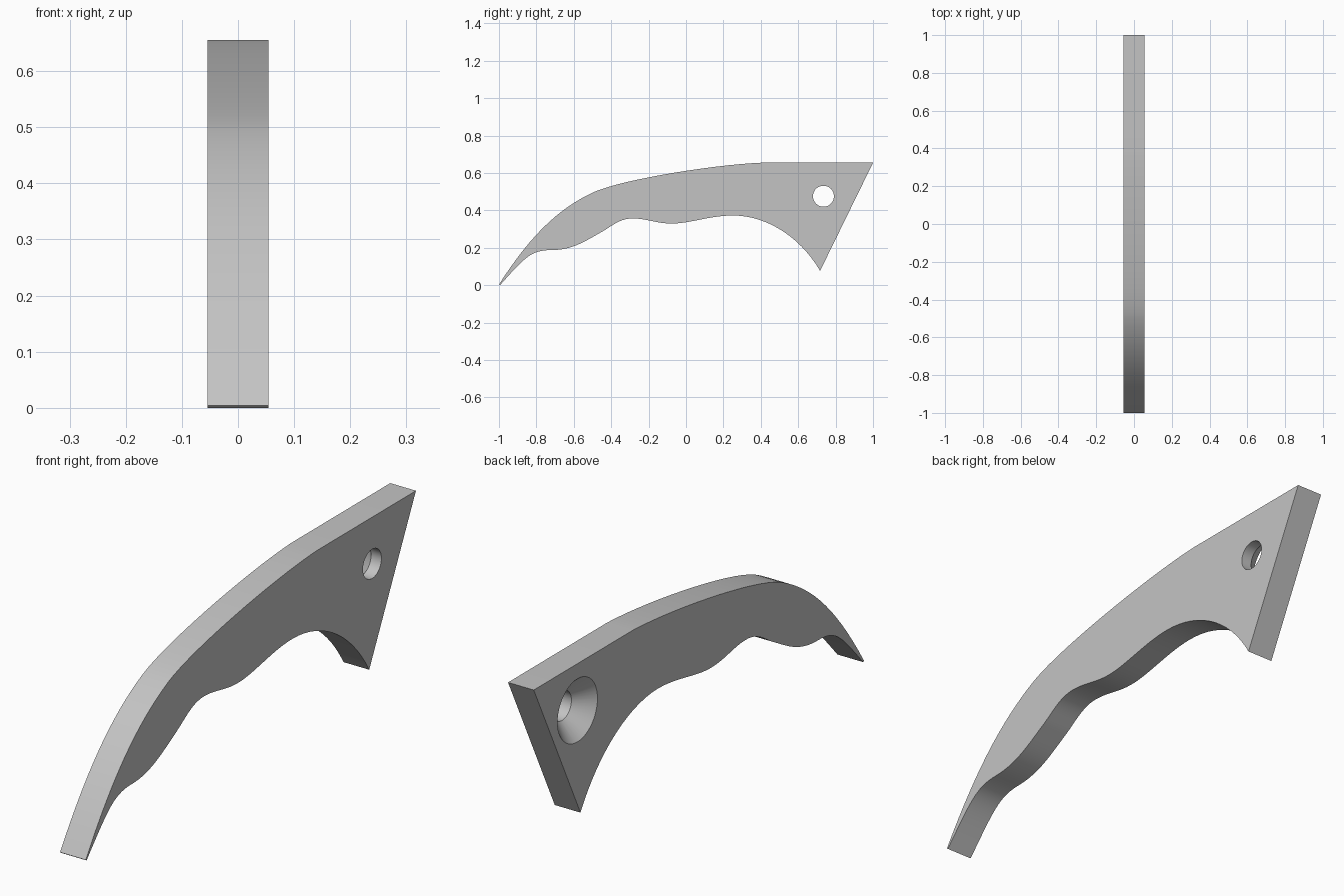
import bpy, bmesh, math
from mathutils import Vector
from mathutils.geometry import interpolate_bezier

cube = bpy.data.objects.get("Cube")
if cube:
    bpy.data.objects.remove(cube, do_unlink=True)

HALF = 0.0545                # half the plate thickness
HOLE_Y, HOLE_Z = 0.735, 0.476
HOLE_R, SINK_R = 0.056, 0.121

grey = bpy.data.materials.new("light grey")
grey.use_nodes = True
colour = (0.55, 0.55, 0.55, 1)
grey.diffuse_color = colour
grey.node_tree.nodes["Principled BSDF"].inputs["Base Color"].default_value = colour


def curve(points, steps=16):
    """Chain of bezier segments: knot, handle, handle, knot, ... as (y, z)."""
    p = [Vector((0, y, z)) for y, z in points]
    out = [p[0]]
    for i in range(0, len(p) - 1, 3):
        out += interpolate_bezier(*p[i:i + 4], steps)[1:]
    return out


def add_object(name, bm):
    bmesh.ops.recalc_face_normals(bm, faces=bm.faces)
    mesh = bpy.data.meshes.new(name)
    bm.to_mesh(mesh)
    bm.free()
    mesh.materials.append(grey)
    obj = bpy.data.objects.new(name, mesh)
    bpy.context.collection.objects.link(obj)
    return obj


# Outline of the arm: upper edge from tip to back, then scalloped lower edge
upper = curve([(-1, 0.004), (-.83, .27), (-.68, .41), (-.5, .495),
               (-.35, .565), (.15, .645), (.4, .655)])
lower = curve([(.717, .077), (.61, .26), (.43, .373), (.25, .373),
               (.13, .373), (.02, .33), (-.075, .33),
               (-.16, .33), (-.21, .357), (-.285, .357),
               (-.36, .357), (-.40, .312), (-.46, .28),
               (-.54, .235), (-.61, .188), (-.72, .188),
               (-.83, .188), (-.86, .15), (-.995, 0)])
outline = upper + [Vector((0, 1, .655))] + lower

# Plate cut to the outline
bm = bmesh.new()
face = bm.faces.new([bm.verts.new(p - Vector((HALF, 0, 0))) for p in outline])
side = bmesh.ops.extrude_face_region(bm, geom=[face])
bmesh.ops.translate(bm, vec=(2 * HALF, 0, 0),
                    verts=[g for g in side["geom"] if isinstance(g, bmesh.types.BMVert)])
arm = add_object("curved_arm", bm)

# Cutter for the countersunk screw hole, turned around the x direction
bm = bmesh.new()
extra = 0.02
rings = [(-HALF - extra, SINK_R + extra),
         (-HALF + SINK_R - HOLE_R, HOLE_R),
         (HALF + extra, HOLE_R)]
sides = 48
loops = []
for x, r in rings:
    angles = [2 * math.pi * k / sides for k in range(sides)]
    loops.append([bm.verts.new((x, HOLE_Y + r * math.cos(a), HOLE_Z + r * math.sin(a)))
                  for a in angles])
for a, b in zip(loops, loops[1:]):
    for k in range(sides):
        n = (k + 1) % sides
        bm.faces.new((a[k], a[n], b[n], b[k]))
bm.faces.new(loops[0])
bm.faces.new(loops[-1])
cutter = add_object("hole_cutter", bm)
cutter.hide_render = True

# Drill the hole and remove the cutter
cut = arm.modifiers.new("screw_hole", 'BOOLEAN')
cut.operation = 'DIFFERENCE'
cut.solver = 'EXACT'
cut.object = cutter
bpy.ops.object.select_all(action='DESELECT')
arm.select_set(True)
bpy.context.view_layer.objects.active = arm
bpy.ops.object.modifier_apply(modifier=cut.name)
bpy.data.objects.remove(cutter, do_unlink=True)
bpy.ops.object.shade_smooth_by_angle(angle=math.radians(30))
